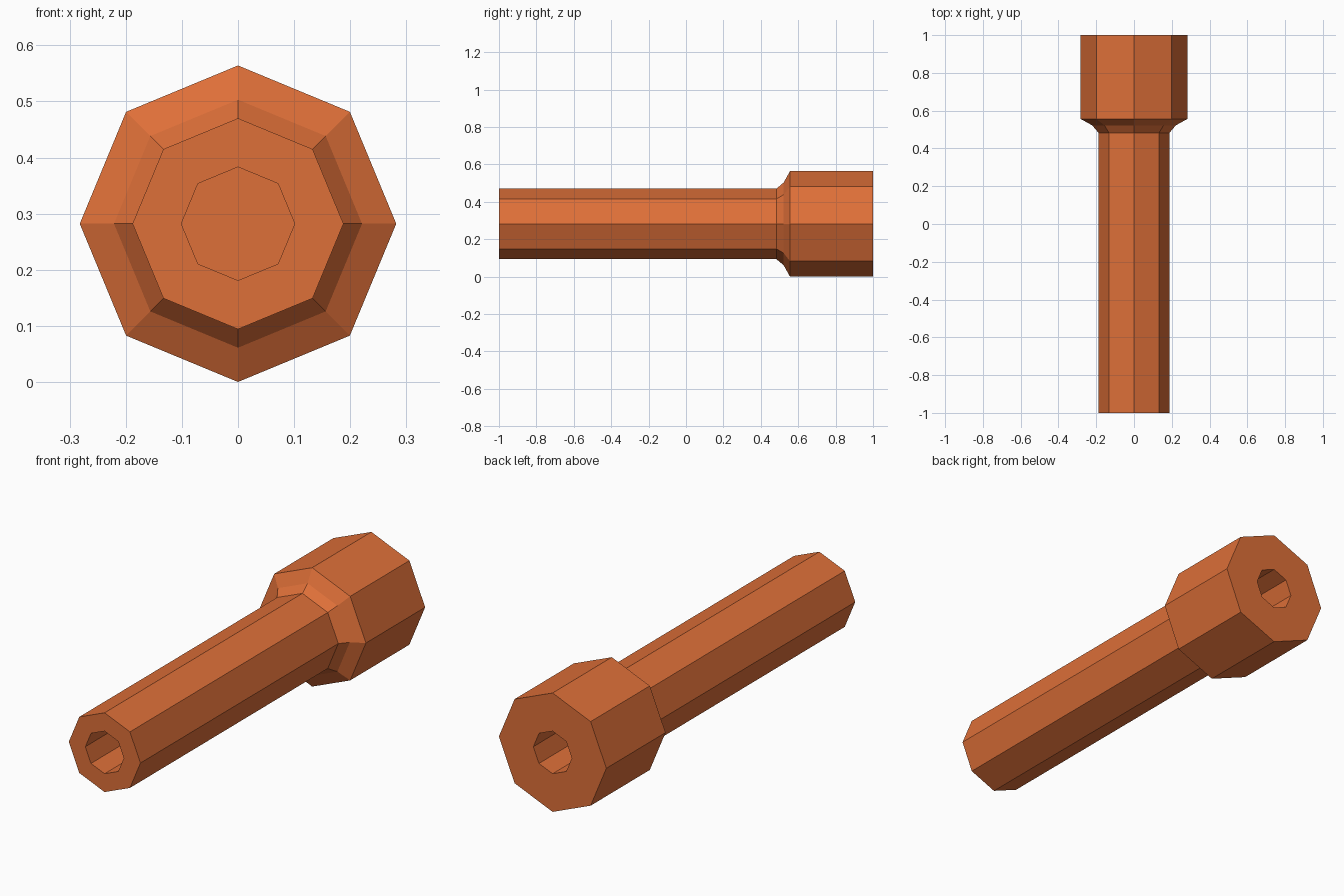
import bpy
import bmesh
from math import cos, sin, tau

cube = bpy.data.objects.get("Cube")
if cube:
    bpy.data.objects.remove(cube)

SIDES = 8
AXIS_Z = 0.282
BORE = 0.101

# Single orange finish
orange = bpy.data.materials.new("burnt orange")
orange.use_nodes = True
color = (0.73, 0.16, 0.04, 1)
orange.diffuse_color = color
orange.node_tree.nodes["Principled BSDF"].inputs["Base Color"].default_value = color


def octagonal_lathe(name, profile):
    """Sweep (radius, y) points around the long axis and cap both ends."""
    bm = bmesh.new()
    rings = []
    for radius, y in profile:
        rings.append([bm.verts.new((radius * cos(tau * i / SIDES), y,
                                    AXIS_Z + radius * sin(tau * i / SIDES)))
                      for i in range(SIDES)])
    for a, b in zip(rings, rings[1:]):
        for i in range(SIDES):
            j = (i + 1) % SIDES
            bm.faces.new((a[i], a[j], b[j], b[i]))
    bm.faces.new(rings[0])
    bm.faces.new(rings[-1])
    bmesh.ops.recalc_face_normals(bm, faces=bm.faces)
    mesh = bpy.data.meshes.new(name)
    bm.to_mesh(mesh)
    bm.free()
    mesh.materials.append(orange)
    obj = bpy.data.objects.new(name, mesh)
    bpy.context.collection.objects.link(obj)
    return obj


# Front bore floor, long shaft, flared collar, thick head, rear bore floor
octagonal_lathe("barrel", [
    (BORE, -0.55), (BORE, -1),
    (0.188, -1), (0.188, 0.483),
    (0.221, 0.522), (0.282, 0.556),
    (0.282, 1), (BORE, 1), (BORE, 0.55),
])
